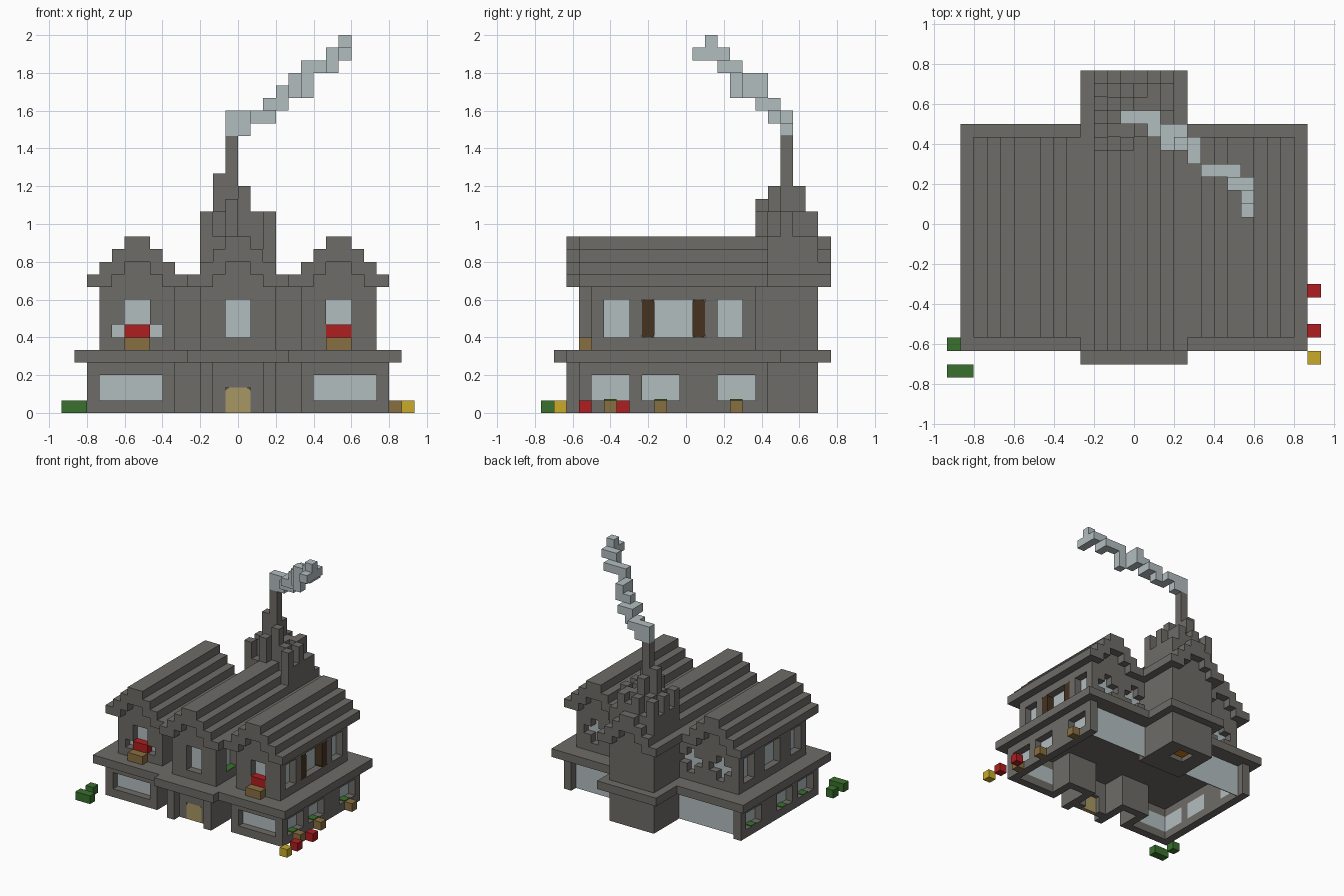
import bpy, bmesh
from mathutils import Vector

if bpy.data.objects.get("Cube"):
    bpy.data.objects.remove(bpy.data.objects["Cube"])

UNIT = 1 / 15      # edge of one building block
DEPTH = 11.5       # half of the depth in blocks


def material(name, color):
    mat = bpy.data.materials.new(name)
    mat.use_nodes = True
    mat.diffuse_color = (*color, 1)
    mat.node_tree.nodes["Principled BSDF"].inputs["Base Color"].default_value = (*color, 1)
    return mat


STONE = material("grey stone", (.155, .149, .135))
PALE = material("pale glass and smoke", (.45, .51, .52))
RED = material("red flower", (.43, .013, .014))
GREEN = material("green leaf", (.042, .16, .027))
WOOD = material("planter wood", (.25, .156, .054))
DOOR = material("door tan", (.39, .31, .13))
DARK = material("dark shutter wood", (.061, .032, .014))
YELLOW = material("yellow flower", (.58, .41, .021))
ORANGE = material("orange fire", (.6, .2, .013))


def place(x, y, z):
    return Vector((x, y - DEPTH, z)) * UNIT


def finish(name, bm, mat):
    mesh = bpy.data.meshes.new(name)
    bm.to_mesh(mesh)
    bm.free()
    mesh.materials.append(mat)
    obj = bpy.data.objects.new(name, mesh)
    bpy.context.scene.collection.objects.link(obj)
    return obj


def box(name, mat, b, round_axis=None, top_only=False):
    """Box from block bounds (x0, x1, y0, y1, z0, z1), corners optionally chamfered."""
    x0, x1, y0, y1, z0, z1 = b
    bm = bmesh.new()
    bmesh.ops.create_cube(bm, size=1)
    lo, hi = place(x0, y0, z0), place(x1, y1, z1)
    for v in bm.verts:
        v.co = (lo + hi) / 2 + Vector(c * s for c, s in zip(v.co, hi - lo))
    if round_axis is not None:
        edges = []
        for e in bm.edges:
            p, q = (v.co for v in e.verts)
            along = abs((p - q)[round_axis]) > (p - q).length * .99
            if along and (not top_only or min(p.z, q.z) > hi.z - .001):
                edges.append(e)
        bmesh.ops.bevel(bm, geom=edges, offset=.016, segments=2, affect='EDGES', profile=.5)
    return finish(name, bm, mat)


def cells(b):
    x0, x1, y0, y1, z0, z1 = b
    return {(x, y, z) for x in range(x0, x1) for y in range(y0, y1) for z in range(z0, z1)}


def skin(name, mat, blocks):
    """Outer skin of a set of blocks, with flat areas merged."""
    bm = bmesh.new()
    for c in blocks:
        for axis in range(3):
            for side in (0, 1):
                other = list(c)
                other[axis] += 2 * side - 1
                if tuple(other) in blocks:
                    continue
                u, w = (axis + 1) % 3, (axis + 2) % 3
                ring = []
                for du, dw in ((0, 0), (1, 0), (1, 1), (0, 1)):
                    p = list(c)
                    p[axis] += side
                    p[u] += du
                    p[w] += dw
                    ring.append(bm.verts.new(place(*p)))
                bm.faces.new(ring if side else ring[::-1])
    bmesh.ops.remove_doubles(bm, verts=bm.verts, dist=.001)
    bmesh.ops.dissolve_limit(bm, angle_limit=.01, verts=bm.verts, edges=bm.edges)
    return finish(name, bm, mat)


def mirror(b):
    return (-b[1], -b[0]) + tuple(b[2:])


def window(blocks, b, axis, outward):
    """Cut a one block deep opening and close its inner side with a pane."""
    blocks -= cells(b)
    pane = list(b)
    if outward > 0:
        pane[2 * axis + 1] = b[2 * axis] + .1
    else:
        pane[2 * axis] = b[2 * axis + 1] - .1
    box("window_pane", PALE, pane)


def window_pair(blocks, b, axis, outward):
    window(blocks, b, axis, outward)
    window(blocks, mirror(b), axis, -outward if axis == 0 else outward)


# Ground floor: hollow hall, front porch and hearth tower
ground = cells((-12, 12, 3, 18, 0, 4)) - cells((-11, 11, 4, 17, 0, 4))
for recess in ((3, 5, 3, 6, 0, 4), mirror((3, 5, 3, 6, 0, 4))):
    ground -= cells(recess)
    x0, x1 = recess[:2]
    ground |= cells((x0, x1, 6, 7, 0, 4))
    for x in (x0 - 1, x1):
        ground |= cells((x, x + 1, 3, 7, 0, 4))
    inner = 2 if x0 > 0 else -3
    ground |= cells((inner, inner + 1, 2, 4, 0, 4))
ground |= cells((-3, 3, 16, 22, 0, 4))
ground -= cells((-1, 1, 19, 21, 0, 2))
ground -= cells((-1, 1, 3, 4, 0, 2))
window_pair(ground, (6, 11, 3, 4, 1, 3), 1, -1)
window_pair(ground, (3, 11, 17, 18, 0, 4), 1, 1)
for y in (4, 8, 14):
    window_pair(ground, (11, 12, y, y + 3, 1, 3), 0, 1)
    sill = (11.05, 12, y + 1, y + 2, 1, 1.1)
    box("sill_plant_left", GREEN, sill)
    box("sill_plant_right", GREEN, mirror(sill))
    box("ground_planter", WOOD, (12, 13, y + 1, y + 2, 0, 1))
skin("ground_walls", STONE, ground)
box("front_door", DOOR, (-1, 1, 3, 3.5, 0, 2), 1, True)
box("hearth_fire", ORANGE, (-.7, .7, 19.4, 20.6, .3, 1.2))
box("hearth_log", DARK, (-1, 1, 19, 21, 1.2, 1.6))

# Ledge between the floors
skin("floor_ledge", STONE, cells((-13, 13, 2, 19, 4, 5)) | cells((-4, 4, 1, 23, 4, 5)))

# Upper floor: three gabled houses
upper = cells((-11, 11, 8, 17, 5, 10))
for cx, y0, y1 in ((-8, 4, 17), (0, 3, 22), (8, 4, 17)):
    for half, top in ((3, 10), (2, 11), (1, 12)):
        upper |= cells((cx - half, cx + half, y0, y1, 5, top))
window(upper, (-1, 1, 3, 4, 6, 9), 1, -1)
window_pair(upper, (7, 9, 4, 5, 6, 9), 1, -1)
for x in (-10, -7):
    window(upper, (x, x + 1, 4, 5, 6, 7), 1, -1)
for y0, y1 in ((5, 7), (9, 12), (14, 16)):
    window_pair(upper, (10, 11, y0, y1, 6, 9), 0, 1)
window_pair(upper, (2, 3, 5, 7, 6, 9), 0, 1)
for x in (4, 8):    # cross-shaped back windows
    window_pair(upper, (x, x + 1, 16, 17, 6, 9), 1, 1)
    for arm in (x - 1, x + 1):
        window_pair(upper, (arm, arm + 1, 16, 17, 7, 8), 1, 1)
for y in (8, 12):
    upper -= cells((10, 11, y, y + 1, 6, 9))
    box("shutter", DARK, (10, 11, y, y + 1, 6, 9), 0)
skin("upper_walls", STONE, upper)

# Window boxes and flowers on the upper floor
for b in ((7, 9, 3, 4, 5, 6), mirror((7, 9, 3, 4, 5, 6))):
    box("window_box", WOOD, b)
    box("window_flowers", RED, (b[0], b[1], 4, 5, 6, 7))
recess_sill = (2.1, 3, 5, 7, 6, 6.1)
box("recess_plant_left", GREEN, recess_sill)
box("recess_plant_right", GREEN, mirror(recess_sill))

# Stepped roofs
for name, cx, y0, y1 in (("right", -8, 3, 18), ("centre", 0, 2, 23), ("left", 8, 3, 18)):
    roof = set()
    for step, (z0, z1) in enumerate(((12, 14), (11, 13), (10, 12), (10, 11))):
        roof |= cells((cx + step, cx + step + 1, y0, y1, z0, z1))
        roof |= cells((cx - step - 1, cx - step, y0, y1, z0, z1))
    skin(name + "_roof", STONE, roof)

# Ragged chimney tower, rows run from front to back
tower = set()
rows = ((16, 14, 17, 14, 13, 16),
        (14, 16, 16, 18, 16, 14),
        (16, 19, 22, 16, 14, 16),
        (14, 16, 18, 16, 16, 14),
        (16, 14, 16, 15, 16, 14))
for j, row in enumerate(rows):
    for i, top in enumerate(row):
        tower |= cells((i - 3, i - 2, 17 + j, 18 + j, 10, top))
skin("chimney_tower", STONE, tower)

# Drifting smoke
smoke = set()
for b in ((-1, 1, 19, 20, 22, 24), (1, 2, 18, 20, 23, 24),
          (2, 3, 18, 19, 23, 25), (2, 4, 17, 19, 24, 25),
          (3, 4, 17, 18, 25, 26), (4, 5, 16, 18, 25, 27),
          (5, 6, 15, 16, 25, 27), (5, 8, 15, 16, 27, 28),
          (7, 8, 14, 15, 27, 28), (7, 9, 14, 15, 28, 29),
          (8, 9, 12, 15, 28, 29), (8, 9, 13, 14, 29, 30)):
    smoke |= cells(b)
skin("smoke_trail", PALE, smoke)

# Garden flowers and shrubs
for name, mat, x0, x1, y in (("red_flower_front", RED, 13, 14, 3),
                             ("red_flower_back", RED, 13, 14, 6),
                             ("yellow_flower", YELLOW, 13, 14, 1),
                             ("long_shrub", GREEN, -14, -12, 0),
                             ("small_shrub", GREEN, -14, -13, 2)):
    box(name, mat, (x0, x1, y, y + 1, 0, 1))
